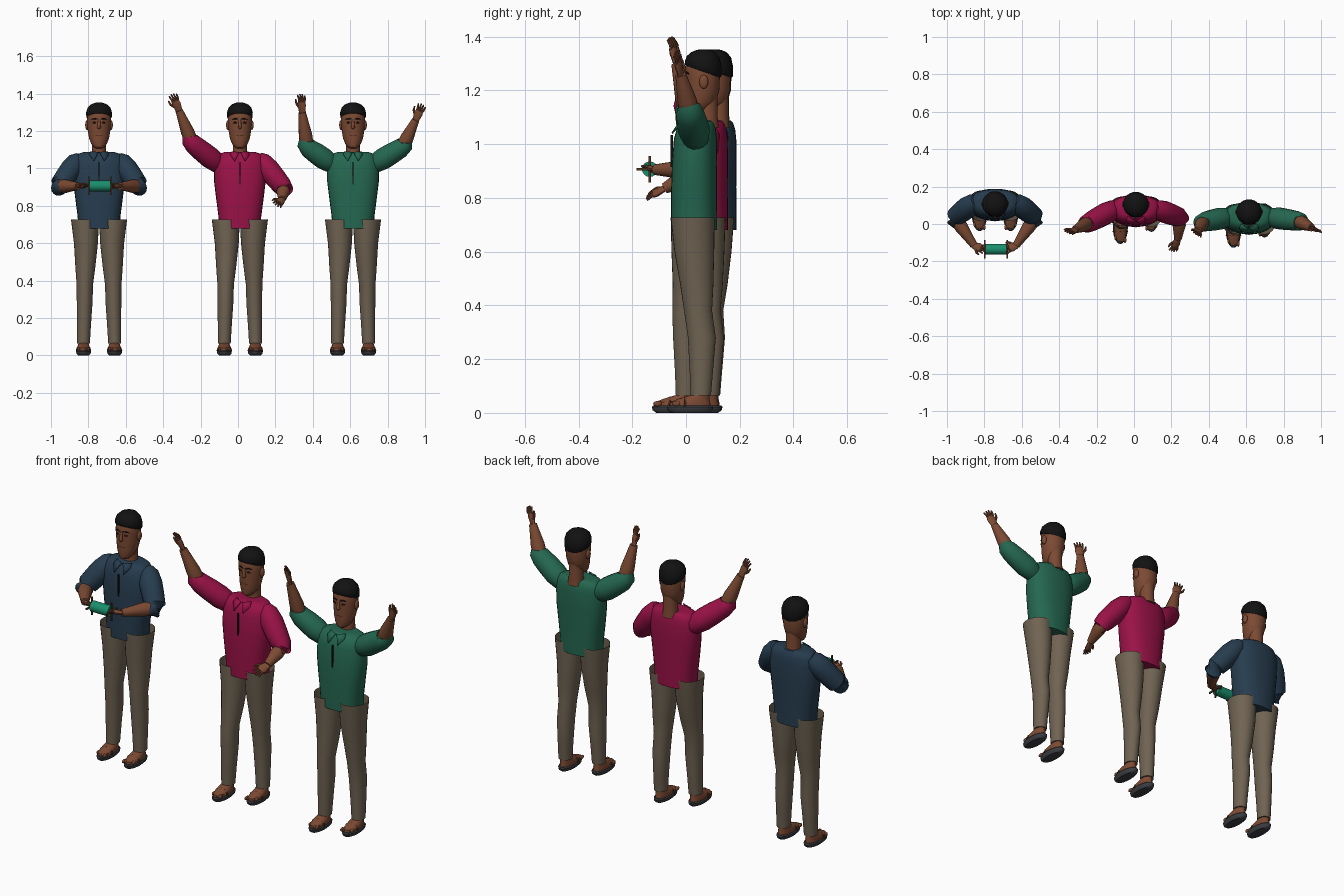
import bpy, bmesh
from math import sin, cos, pi, sqrt
from mathutils import Vector, Matrix

cube = bpy.data.objects.get("Cube")
if cube:
    bpy.data.objects.remove(cube)


def material(name, *rgb):
    m = bpy.data.materials.new(name)
    m.use_nodes = True
    m.diffuse_color = (*rgb, 1)
    bsdf = m.node_tree.nodes["Principled BSDF"]
    bsdf.inputs["Base Color"].default_value = (*rgb, 1)
    bsdf.inputs["Roughness"].default_value = 0.8
    return m


skin = material("brown skin", .20, .068, .033)
black = material("black hair", .006, .006, .006)
navy = material("navy shirt", .02, .046, .078)
crimson = material("crimson shirt", .32, .006, .062)
green = material("green shirt", .018, .135, .08)
khaki = material("khaki trousers", .16, .125, .085)
slate = material("slate sole", .05, .052, .06)
teal = material("teal drum", .01, .27, .15)
wood = material("dark wood", .09, .035, .018)
feature = material("dark face detail", .025, .009, .007)
made = []


def finish(name, bm, mat):
    bmesh.ops.recalc_face_normals(bm, faces=bm.faces)
    mesh = bpy.data.meshes.new(name)
    bm.to_mesh(mesh)
    bm.free()
    mesh.materials.append(mat)
    ob = bpy.data.objects.new(name, mesh)
    bpy.context.collection.objects.link(ob)
    made.append(ob)
    return ob


def skin_rings(name, rings, mat, cap_start=True, cap_end=True):
    bm = bmesh.new()
    loops = [[bm.verts.new(p) for p in ring] for ring in rings]
    n = len(loops[0])
    for a, b in zip(loops, loops[1:]):
        for i in range(n):
            j = (i + 1) % n
            bm.faces.new((a[i], a[j], b[j], b[i]))
    if cap_start:
        bm.faces.new(loops[0][::-1])
    if cap_end:
        bm.faces.new(loops[-1])
    return finish(name, bm, mat)


def loft(name, base, rings, mat, square=1.0, segs=28, **caps):
    """Stack level ellipses: (x, y, z, rx, ry, backward droop)."""
    out = []
    for x, y, z, rx, ry, *tilt in rings:
        ring = []
        for i in range(segs):
            c, s = cos(2 * pi * i / segs), sin(2 * pi * i / segs)
            c = abs(c) ** square * (1 if c > 0 else -1)
            s = abs(s) ** square * (1 if s > 0 else -1)
            drop = tilt[0] * s if tilt else 0
            ring.append(Vector(base) + Vector((x + rx * c, y + ry * s, z - drop)))
        out.append(ring)
    return skin_rings(name, out, mat, **caps)


def tube(name, points, radii, mat, ref=(0, 1, 0), flat=1.0, segs=16):
    """Round tube along a path; ref is the direction flattened by flat."""
    pts = [Vector(p) for p in points]
    rings = []
    for i, (p, r) in enumerate(zip(pts, radii)):
        t = (pts[min(i + 1, len(pts) - 1)] - pts[max(i - 1, 0)]).normalized()
        u = t.cross(Vector(ref)).normalized()
        v = u.cross(t)
        rings.append([p + u * r * cos(2 * pi * k / segs) + v * r * flat * sin(2 * pi * k / segs)
                      for k in range(segs)])
    return skin_rings(name, rings, mat)


def ball(name, loc, size, mat):
    bm = bmesh.new()
    bmesh.ops.create_uvsphere(bm, u_segments=16, v_segments=10, radius=1,
                              matrix=Matrix.Translation(loc) @ Matrix.Diagonal((*size, 1)))
    return finish(name, bm, mat)


def box(name, loc, size, mat):
    bm = bmesh.new()
    bmesh.ops.create_cube(bm, size=1, matrix=Matrix.Translation(loc) @ Matrix.Diagonal((*size, 1)))
    return finish(name, bm, mat)


def hand(name, wrist, tip, ref):
    """Flat palm, four fanned fingers and a thumb."""
    w, t, ref = Vector(wrist), Vector(tip), Vector(ref)
    d = t - w
    side = d.cross(ref).normalized()
    tube(name + "_palm", [w - d * .1, w + d * .15, w + d * .4, w + d * .58],
         [.018, .021, .025, .021], skin, ref, .5)
    for k in range(4):
        s = k - 1.5
        root = w + d * .5 + side * s * .010
        end = w + d * (1 - .06 * abs(s)) + side * s * .015
        mid = (root + end) / 2 + ref * .005
        tube(f"{name}_finger_{k + 1}", [root, mid, end], [.0065, .006, .004], skin, ref, segs=8)
    tube(name + "_thumb", [w + d * .2 + side * .012, w + d * .45 + side * .032,
                           w + d * .68 + side * .037], [.008, .007, .004], skin, ref, segs=8)


def arm(name, shoulder, elbow, wrist, tip, shirt, ref):
    """Wide short sleeve, bare forearm and hand."""
    s, e, w = Vector(shoulder), Vector(elbow), Vector(wrist)
    d, f = e - s, w - e
    tube(name + "_sleeve", [s - d * .25, s - d * .08, s + d * .25, s + d * .6, s + d * .9,
                            e + d * .05 + f * .08, e + f * .2],
         [.03, .05, .059, .057, .053, .047, .038], shirt, (0, 1, .2))
    tube(name + "_forearm", [e - d * .06, e + f * .12, e + f * .35, e + f * .7, w],
         [.03, .036, .036, .027, .02], skin, (0, 1, .3))
    hand(name + "_hand", wrist, tip, ref)


def leg(name, base, side, ankle_y):
    """Trouser leg, foot and sole; ankle_y is the step from the hip."""
    a = ankle_y
    loft(name + "_trousers", base, [
        (side * .083, a, .065, .034, .038), (side * .081, a + .002, .15, .037, .043),
        (side * .077, a + .004, .28, .042, .052), (side * .076, a * .8 - .004, .38, .044, .052),
        (side * .073, a * .5, .48, .054, .062), (side * .070, a * .2, .60, .064, .074),
        (side * .075, 0, .727, .075, .082)], khaki, cap_end=False)
    x, y = side * .083, a - .04
    loft(name + "_sole", base, [(x, y, 0, .028, .070), (x, y, .010, .038, .084),
                                (x, y, .022, .040, .087), (x, y, .027, .036, .082)], slate)
    loft(name + "_foot", base, [(x, y, .024, .034, .076), (x, y, .040, .035, .075),
                                (x, y + .015, .053, .031, .057), (x, a, .068, .026, .032),
                                (x, a, .10, .026, .030)], skin)
    # toes and strap
    for k in range(5):
        tx = x + side * (k - 2) * .0125
        ball(f"{name}_toe_{k + 1}", Vector(base) + Vector((tx, y - .066 + .004 * k, .034)),
             (.0075, .016, .010), skin)
    tube(name + "_strap", [Vector(base) + Vector((x + .037 * cos(t * pi / 6), y - .02,
                           .024 + .032 * sin(t * pi / 6))) for t in range(7)],
         [.005] * 7, wood, segs=6)


def head(name, x, y):
    base = (x, y, 0)
    loft(name + "_neck", base, [(0, .018, 1.06, .042, .042), (0, .018, 1.10, .037, .038),
                                (0, .015, 1.19, .038, .040)], skin)
    loft(name + "_head", base, [
        (0, -.036, 1.108, .016, .014), (0, -.030, 1.114, .027, .028), (0, -.017, 1.13, .041, .044),
        (0, -.006, 1.16, .053, .056), (0, 0, 1.20, .060, .062), (0, 0, 1.25, .064, .064),
        (0, 0, 1.30, .063, .064), (0, 0, 1.33, .045, .045)], skin)
    loft(name + "_hair", base, [
        (0, .002, 1.270, .064, .064, .022), (0, .002, 1.275, .068, .068, .022),
        (0, .002, 1.300, .069, .068, .010), (0, .002, 1.325, .061, .061, .003),
        (0, .002, 1.342, .044, .045), (0, .002, 1.351, .022, .024),
        (0, .002, 1.353, .006, .006)], black)
    ball(name + "_nose", (x, y - .063, 1.222), (.010, .014, .012), skin)
    tube(name + "_nose_bridge", [(x, y - .060, 1.262), (x, y - .068, 1.224)], [.006, .009], skin)
    ball(name + "_mouth", (x, y - .056, 1.178), (.021, .006, .005), feature)
    for side, word in ((1, "left"), (-1, "right")):
        ball(f"{name}_{word}_ear", (x + side * .064, y + .004, 1.232), (.010, .017, .026), skin)
        face = y - .064 * sqrt(1 - (.025 / .064) ** 2)
        ball(f"{name}_{word}_eye", (x + side * .025, face, 1.245), (.011, .004, .005), feature)
        brow = [(x + side * dx, y - .065 * sqrt(1 - (dx / .064) ** 2), 1.264 + dz)
                for dx, dz in ((.010, 0), (.025, .003), (.040, -.002))]
        tube(f"{name}_{word}_brow", brow, [.003, .004, .002], black, (0, 0, 1), segs=8)


def torso(name, x, y, shirt):
    base = (x, y, 0)
    loft(name + "_shirt", base, [
        (0, 0, .68, .112, .086), (0, 0, .74, .114, .086), (0, 0, .84, .127, .085),
        (0, .002, .93, .138, .084), (0, .005, 1.02, .138, .080), (0, .008, 1.055, .130, .073),
        (0, .012, 1.077, .115, .062), (0, .015, 1.087, .085, .052),
        (0, .015, 1.088, .044, .044)], shirt, square=.85)
    box(name + "_placket", (x, y - .083, .975), (.006, .009, .12), black)
    # two pointed collar flaps
    for side, word in ((1, "left"), (-1, "right")):
        bm = bmesh.new()
        flap = [(.004, -.052, 1.086), (.028, -.082, 1.040), (.052, -.052, 1.074), (.044, -.030, 1.090)]
        bm.faces.new([bm.verts.new((x + side * a, y + b, c)) for a, b, c in flap])
        ob = finish(f"{name}_{word}_collar", bm, shirt)
        thick = ob.modifiers.new("thickness", "SOLIDIFY")
        thick.thickness, thick.offset = .006, 0


def man(name, x, y, head_y, shirt, steps, arms):
    torso(name, x, y, shirt)
    head(name, x, head_y)
    for side, word, step, joints in zip((-1, 1), ("right", "left"), steps, arms):
        leg(f"{name}_{word}_leg", (x, y - .005, 0), side, step)
        *path, ref = joints
        path = [(x + side * a, b, c) for a, b, c in path]
        arm(f"{name}_{word}_arm", (x + side * .125, y + .005, 1.03), *path, shirt, ref)


# arms: elbow, wrist, fingertips (x outward from the body), palm direction
hold = ((.215, .035, .905), (.112, -.115, .905), (.052, -.14, .91), (0, .3, 1))
man("first_man", -.743, .102, .105, navy, (-.008, -.008), (hold, hold))
man("second_man", .01, .07, .102, crimson, (-.045, .02),
    (((.255, .005, 1.135), (.325, -.03, 1.31), (.362, -.05, 1.40), (.4, 1, 0)),
     ((.235, .035, .895), (.225, -.08, .835), (.195, -.148, .80), (.6, 0, 1))))
man("third_man", .615, .03, .062, green, (-.025, .03),
    (((.245, .01, 1.115), (.272, -.035, 1.30), (.278, -.06, 1.40), (.6, 1, 0)),
     ((.265, .015, 1.115), (.335, -.02, 1.26), (.372, -.04, 1.345), (.4, 1, 0))))

# hand drum with spoked end frames
dx, dy, dz = -.738, -.135, .907
tube("drum_body", [(dx - .055, dy, dz), (dx + .055, dy, dz)], [.029, .029], teal)
tube("drum_axle", [(dx - .09, dy, dz), (dx + .09, dy, dz)], [.006, .006], wood, segs=8)
for side in (-1, 1):
    ex = dx + side * .06
    box("drum_upright", (ex, dy, dz), (.007, .009, .10), wood)
    box("drum_crossbar", (ex, dy, dz), (.007, .10, .009), wood)

bpy.ops.object.select_all(action="DESELECT")
for ob in made:
    ob.select_set(True)
bpy.context.view_layer.objects.active = made[0]
bpy.ops.object.shade_smooth_by_angle(angle=.7)
